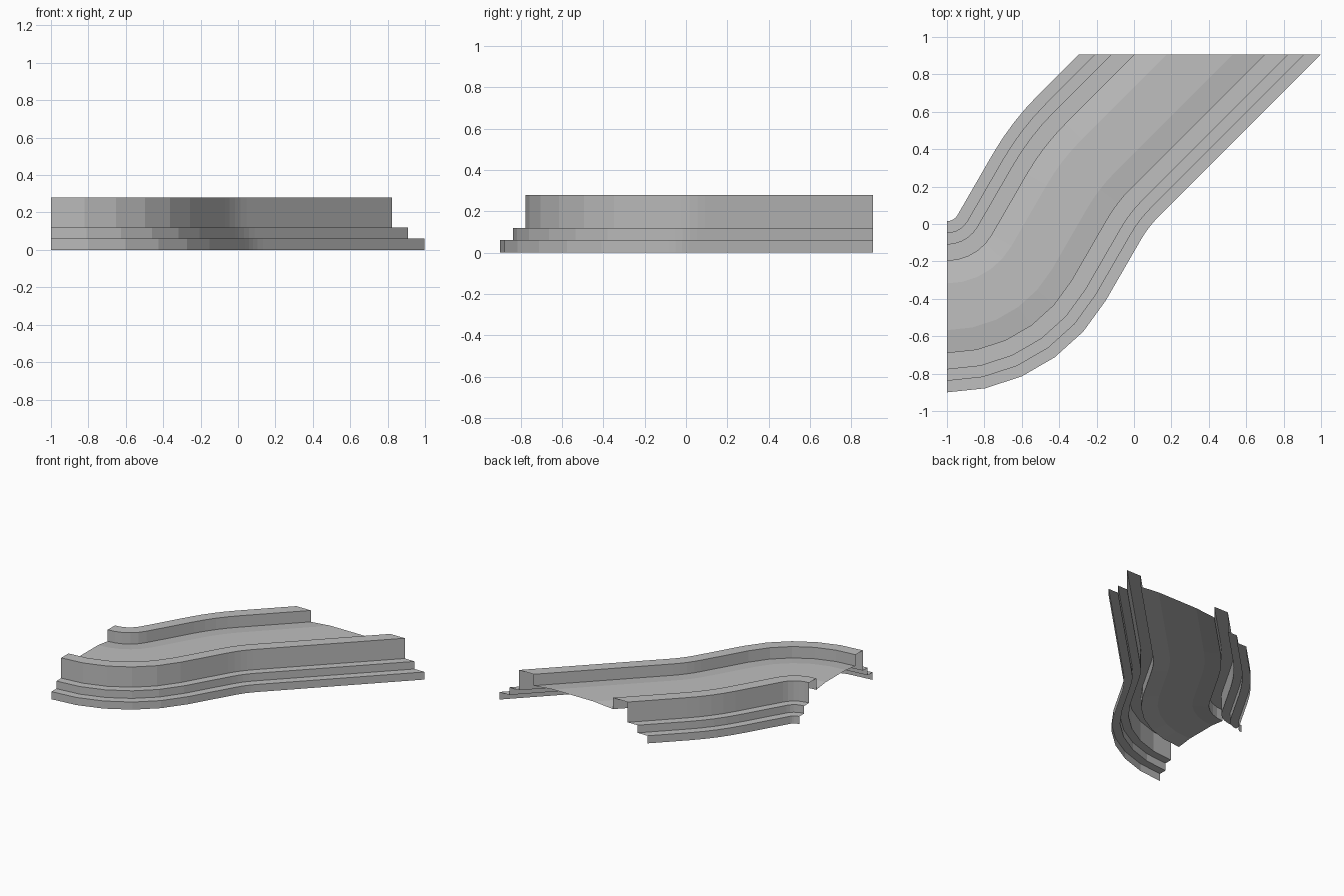
import bpy
import bmesh
from math import sin, cos, radians
from mathutils import Vector

cube = bpy.data.objects.get("Cube")
if cube:
    bpy.data.objects.remove(cube, do_unlink=True)

# Single stone grey
grey = bpy.data.materials.new("stone_grey")
grey.use_nodes = True
COLOUR = (0.52, 0.52, 0.52, 1)
grey.diffuse_color = COLOUR
bsdf = next(n for n in grey.node_tree.nodes if n.type == 'BSDF_PRINCIPLED')
bsdf.inputs["Base Color"].default_value = COLOUR

START_X, END_Y = -1.0, 0.905
BEND, TURN_BACK = 0.5225, 1.06   # centreline radii of the two bends
STRAIGHT = 0.376


def centreline():
    """Stations as (point, heading): left bend, straight, gentle right bend, straight."""
    stations = []
    for i in range(6):
        a = radians(12 * i)
        p = Vector((START_X + BEND * sin(a), 0.08 - BEND * cos(a)))
        stations.append((p, a))
    steep, final = radians(60), radians(45)
    p0 = stations[-1][0] + STRAIGHT * Vector((cos(steep), sin(steep)))
    for i in range(5):
        a = steep + (final - steep) * i / 4
        p = p0 + TURN_BACK * Vector((sin(steep) - sin(a), cos(a) - cos(steep)))
        stations.append((p, a))
    stations.append((stations[-1][0], final))   # slid to the back cut plane later
    return stations


STATIONS = centreline()


def sweep(name, profile):
    """Sweep an open profile of (sideways offset, height) along the centreline."""
    bm = bmesh.new()
    rows = []
    for k, (p, a) in enumerate(STATIONS):
        row = []
        for off, z in profile:
            q = p + off * Vector((sin(a), -cos(a)))
            if k == len(STATIONS) - 1:
                q = q + Vector((1, 1)) * (END_Y - q.y)
            row.append(bm.verts.new((q.x, q.y, z)))
        rows.append(row)
    for r0, r1 in zip(rows, rows[1:]):
        for j in range(len(profile) - 1):
            bm.faces.new((r0[j], r0[j + 1], r1[j + 1], r1[j]))
    mesh = bpy.data.meshes.new(name)
    bm.to_mesh(mesh)
    bm.free()
    mesh.materials.append(grey)
    obj = bpy.data.objects.new(name, mesh)
    bpy.context.collection.objects.link(obj)
    return obj


# Cross-section sizes
FLOOR, CROWN, LANE = 0.19, 0.205, 0.125
INNER, OUTER, STEP, EDGE = 0.245, 0.335, 0.396, 0.4575
TOP, HIGH, LOW = 0.28, 0.12, 0.06

# Road floor with a slightly raised middle lane
sweep("road_floor", [(-INNER, FLOOR), (-LANE, CROWN), (LANE, CROWN), (INNER, FLOOR)])

# Parapets and stepped kerbs on both sides
parapet = [(INNER, FLOOR), (INNER, TOP), (OUTER, TOP), (OUTER, HIGH)]
upper_step = [(OUTER, HIGH), (STEP, HIGH), (STEP, LOW)]
lower_step = [(STEP, LOW), (EDGE, LOW), (EDGE, 0)]
for part, profile in (("parapet", parapet), ("upper_step", upper_step),
                      ("lower_step", lower_step)):
    sweep("front_" + part, profile)
    sweep("back_" + part, [(-o, z) for o, z in reversed(profile)])
